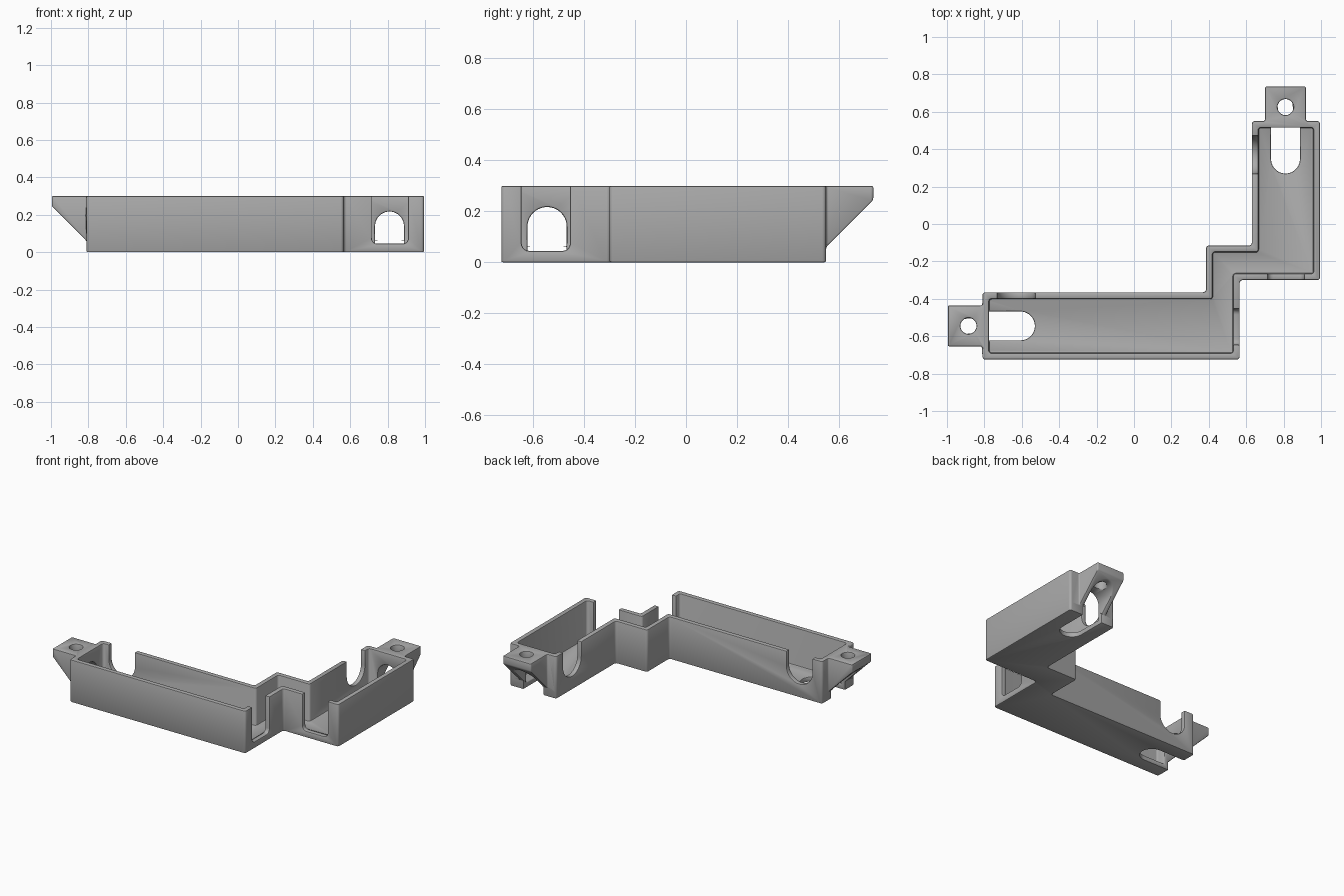
import bpy, bmesh, math
from mathutils import Matrix, Vector

old = bpy.data.objects.get("Cube")
if old:
    bpy.data.objects.remove(old, do_unlink=True)

HEIGHT, WALL, FLOOR = 0.30, 0.035, 0.035

grey = bpy.data.materials.new("plain grey")
grey.use_nodes = True
colour = (0.40, 0.40, 0.40, 1)
grey.diffuse_color = colour
grey.node_tree.nodes["Principled BSDF"].inputs["Base Color"].default_value = colour


def rounded(points, radius, steps=5):
    """Fillet every corner of a polygon with right-angled corners."""
    out = []
    for i, p in enumerate(points):
        p = Vector(p)
        a = (Vector(points[i - 1]) - p).normalized() * radius
        b = (Vector(points[(i + 1) % len(points)]) - p).normalized() * radius
        for s in range(steps + 1):
            t = math.pi / 2 * s / steps
            out.append(p + a * (1 - math.sin(t)) + b * (1 - math.cos(t)))
    return out


def inset(points, d):
    """Offset a counter-clockwise rectilinear outline inwards."""
    out = []
    for i, p in enumerate(points):
        p = Vector(p)
        a = (p - Vector(points[i - 1])).normalized()
        b = (Vector(points[(i + 1) % len(points)]) - p).normalized()
        out.append(p + (Vector((-a.y, a.x)) + Vector((-b.y, b.x))) * d)
    return out


def arc(cx, cy, r, start, end, steps=20):
    return [(cx + r * math.cos(math.radians(start + (end - start) * s / steps)),
             cy + r * math.sin(math.radians(start + (end - start) * s / steps)))
            for s in range(steps + 1)]


def prism(name, profile, low, high, axis="z", frame=Matrix()):
    """Extrude a 2D profile along an axis and place it with a frame."""
    place = {"z": lambda u, v, w: (u, v, w), "y": lambda u, v, w: (u, w, v),
             "x": lambda u, v, w: (w, u, v)}[axis]
    bm = bmesh.new()
    rings = [[bm.verts.new(frame @ Vector(place(p[0], p[1], w))) for p in profile]
             for w in (low, high)]
    n = len(profile)
    bm.faces.new(rings[0])
    bm.faces.new(rings[1])
    for i in range(n):
        j = (i + 1) % n
        bm.faces.new((rings[0][i], rings[0][j], rings[1][j], rings[1][i]))
    bmesh.ops.recalc_face_normals(bm, faces=bm.faces)
    mesh = bpy.data.meshes.new(name)
    bm.to_mesh(mesh)
    bm.free()
    obj = bpy.data.objects.new(name, mesh)
    bpy.context.collection.objects.link(obj)
    return obj


def apply_modifiers(obj):
    graph = bpy.context.evaluated_depsgraph_get()
    mesh = bpy.data.meshes.new_from_object(obj.evaluated_get(graph))
    obj.modifiers.clear()
    obj.data = mesh


def combine(obj, tool, operation="DIFFERENCE"):
    mod = obj.modifiers.new("combine", "BOOLEAN")
    mod.operation, mod.solver, mod.object = operation, "EXACT", tool
    apply_modifiers(obj)
    bpy.data.objects.remove(tool, do_unlink=True)


# Stepped tray with two arms
outline = [(-0.81, -0.725), (0.565, -0.725), (0.565, -0.30), (0.995, -0.30), (0.995, 0.55),
           (0.63, 0.55), (0.63, -0.115), (0.385, -0.115), (0.385, -0.365), (-0.81, -0.365)]
tray = prism("stepped_tray", rounded(outline, 0.016), 0, HEIGHT)
combine(tray, prism("cavity", rounded(inset(outline, WALL), 0.014), FLOOR, 0.5))

# Mounting lug, cable arch, floor slot and side notch at each arm end
ends = [(Matrix.Translation((0.81, 0.55, 0)), -1),
        (Matrix.Translation((-0.81, -0.545, 0)) @ Matrix.Rotation(math.pi / 2, 4, "Z"), 1)]
for frame, side in ends:
    plan = [(-0.14, -0.02), (-0.14, 0), (-0.11, 0), (-0.11, 0.185),
            (0.11, 0.185), (0.11, 0), (0.14, 0), (0.14, -0.02)]
    lug = prism("lug", rounded(plan, 0.0095), 0.01, HEIGHT, frame=frame)
    wedge = [(-0.1, -0.04), (0.3, 0.36), (0.3, -0.1), (-0.1, -0.1)]
    combine(lug, prism("wedge", wedge, -0.3, 0.3, "x", frame))
    combine(tray, lug, "UNION")
    arch = [(-0.077, -0.1), (0.077, -0.1)] + arc(0, 0.14, 0.077, 0, 180)
    combine(tray, prism("arch", arch, -0.06, 0.4, "y", frame))
    slot = [(0.077, -0.05), (-0.077, -0.05)] + arc(0, -0.203, 0.077, 180, 360)
    combine(tray, prism("slot", slot, -0.1, 0.1, "z", frame))
    combine(tray, prism("screw_hole", arc(0, 0.075, 0.043, 0, 345, 23), 0.1, 0.5, "z", frame))
    notch = [(-0.08, 0.5), (-0.28, 0.5)] + arc(-0.18, 0.195, 0.1, 180, 360)
    span = sorted((side * 0.135, side * 0.25))
    combine(tray, prism("notch", notch, *span, "x", frame))


# Open gateways in the two inner-step walls
def gate(low, high):
    return rounded([(low, 0.045), (high, 0.045), (high, 0.5), (low, 0.5)], 0.03)


combine(tray, prism("gate_b", gate(0.715, 0.91), -0.35, -0.255, "y"))
combine(tray, prism("gate_a", gate(-0.645, -0.455), 0.52, 0.62, "x"))

# Clean up and soften all edges
bm = bmesh.new()
bm.from_mesh(tray.data)
bmesh.ops.remove_doubles(bm, verts=bm.verts, dist=0.0005)
bmesh.ops.dissolve_limit(bm, angle_limit=math.radians(1), verts=bm.verts, edges=bm.edges)
bm.to_mesh(tray.data)
bm.free()
bevel = tray.modifiers.new("soft_edges", "BEVEL")
bevel.width, bevel.segments = 0.007, 2
bevel.limit_method, bevel.angle_limit = "ANGLE", math.radians(35)
bevel.use_clamp_overlap = False
apply_modifiers(tray)

tray.data.materials.clear()
tray.data.materials.append(grey)
bpy.ops.object.select_all(action="DESELECT")
tray.select_set(True)
bpy.context.view_layer.objects.active = tray
bpy.ops.object.shade_smooth_by_angle(angle=math.radians(35))
